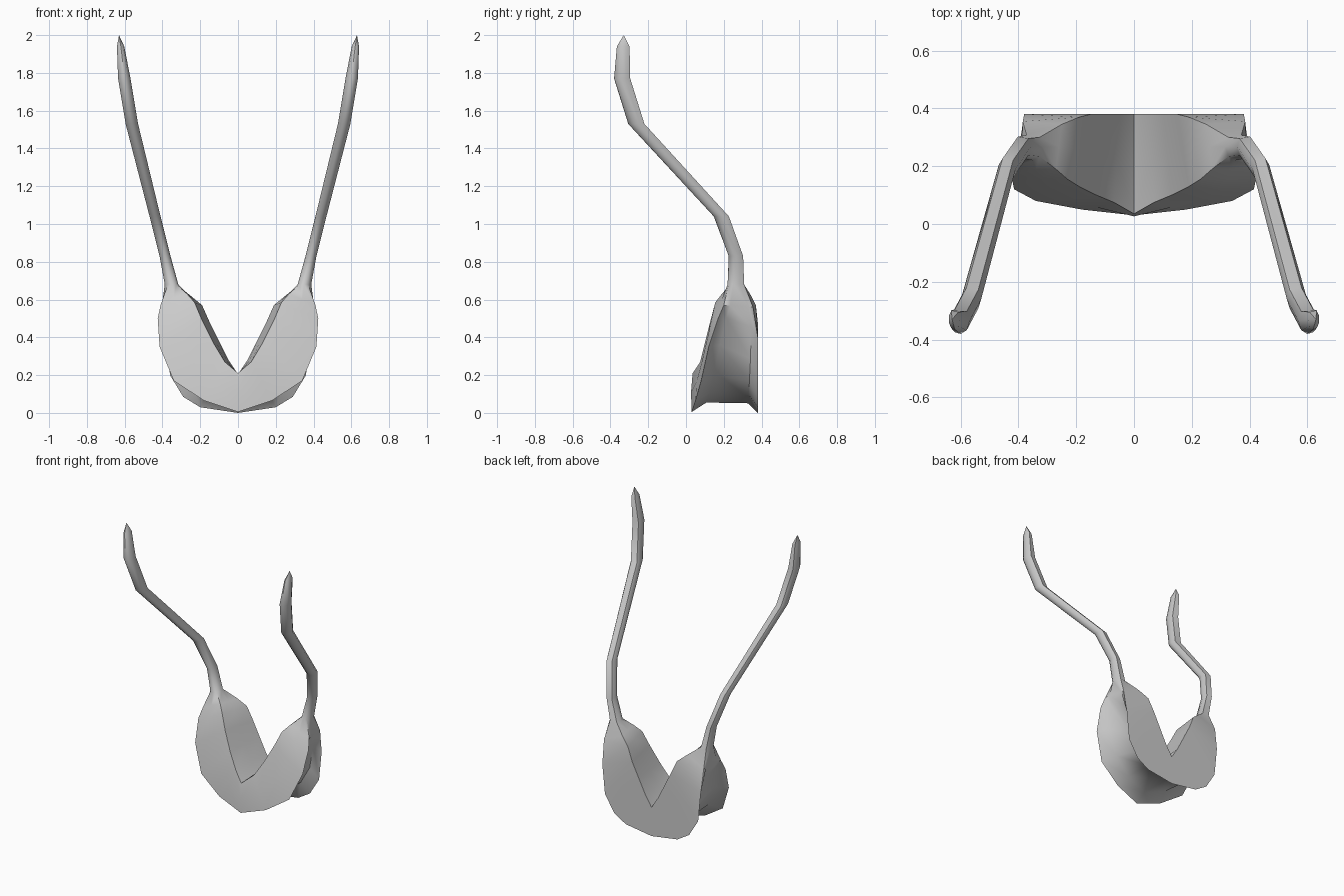
import bpy, bmesh, math
from mathutils import Vector

if "Cube" in bpy.data.objects:
    bpy.data.objects.remove(bpy.data.objects["Cube"])

# Right half of the yoke: four edge rails from the centre line up to the tip
front_outer = [(0, .03, .005), (.18, .05, .065), (.34, .08, .17), (.415, .12, .35), (.425, .17, .5), (.41, .2, .57)]
front_inner = [(0, .035, .21), (.07, .075, .27), (.13, .10, .37), (.19, .13, .49), (.23, .155, .585), (.27, .19, .63)]
back_inner = [(0, .38, .2), (.05, .38, .28), (.10, .38, .38), (.15, .38, .48), (.19, .37, .57), (.25, .345, .62)]
back_outer = [(0, .38, 0), (.2, .38, .03), (.29, .38, .085), (.36, .38, .2), (.38, .38, .4), (.385, .355, .56)]
depths = [.25, .25, .25, .25, .25, .01]

# Horn path: centre x, y, z and radius in x, y
horn = [(.353, .267, .68, .037, .047), (.387, .267, .83, .03, .041), (.44, .19, 1.04, .03, .043),
        (.563, -.26, 1.53, .034, .046), (.603, -.335, 1.77, .034, .046), (.622, -.33, 1.94, .02, .036)]
horn_angles = [-60, -95, -135, 180, 135, 60, 20, -20]


def yoke_ring(fo, fi, bi, bo, depth):
    """Cross-section with a channel sunk into its outer side."""
    fo, fi, bi, bo = map(Vector, (fo, fi, bi, bo))

    def floor(t):
        return fo.lerp(bo, t).lerp(fi.lerp(bi, t), depth)

    return [fo, fo.lerp(fi, .5) - Vector((0, .006, 0)), fi, fi.lerp(bi, .5),
            bi, bo, floor(.85), floor(.22)]


def horn_ring(x, y, z, rx, ry):
    return [Vector((x + rx * math.cos(math.radians(a)), y + ry * math.sin(math.radians(a)), z))
            for a in horn_angles]


rings = [yoke_ring(*r) for r in zip(front_outer, front_inner, back_inner, back_outer, depths)]
rings += [horn_ring(*r) for r in horn]

# Loft the yoke into the horn and close it with a pointed tip
bm = bmesh.new()
loops = [[bm.verts.new(p) for p in ring] for ring in rings]
for a, b in zip(loops, loops[1:]):
    for i in range(8):
        j = (i + 1) % 8
        bm.faces.new((a[i], a[j], b[j], b[i]))
tip = bm.verts.new((.63, -.33, 2))
for i in range(8):
    bm.faces.new((loops[-1][i], loops[-1][(i + 1) % 8], tip))
bmesh.ops.recalc_face_normals(bm, faces=bm.faces)
mesh = bpy.data.meshes.new("horned_yoke")
bm.to_mesh(mesh)
bm.free()
yoke = bpy.data.objects.new("horned_yoke", mesh)
bpy.context.collection.objects.link(yoke)

# Mirror to the left side and smooth
mirror = yoke.modifiers.new("mirror", 'MIRROR')
mirror.use_clip = True
bpy.context.view_layer.objects.active = yoke
yoke.select_set(True)
bpy.ops.object.modifier_apply(modifier="mirror")
bpy.ops.object.shade_smooth_by_angle(angle=math.radians(50))
